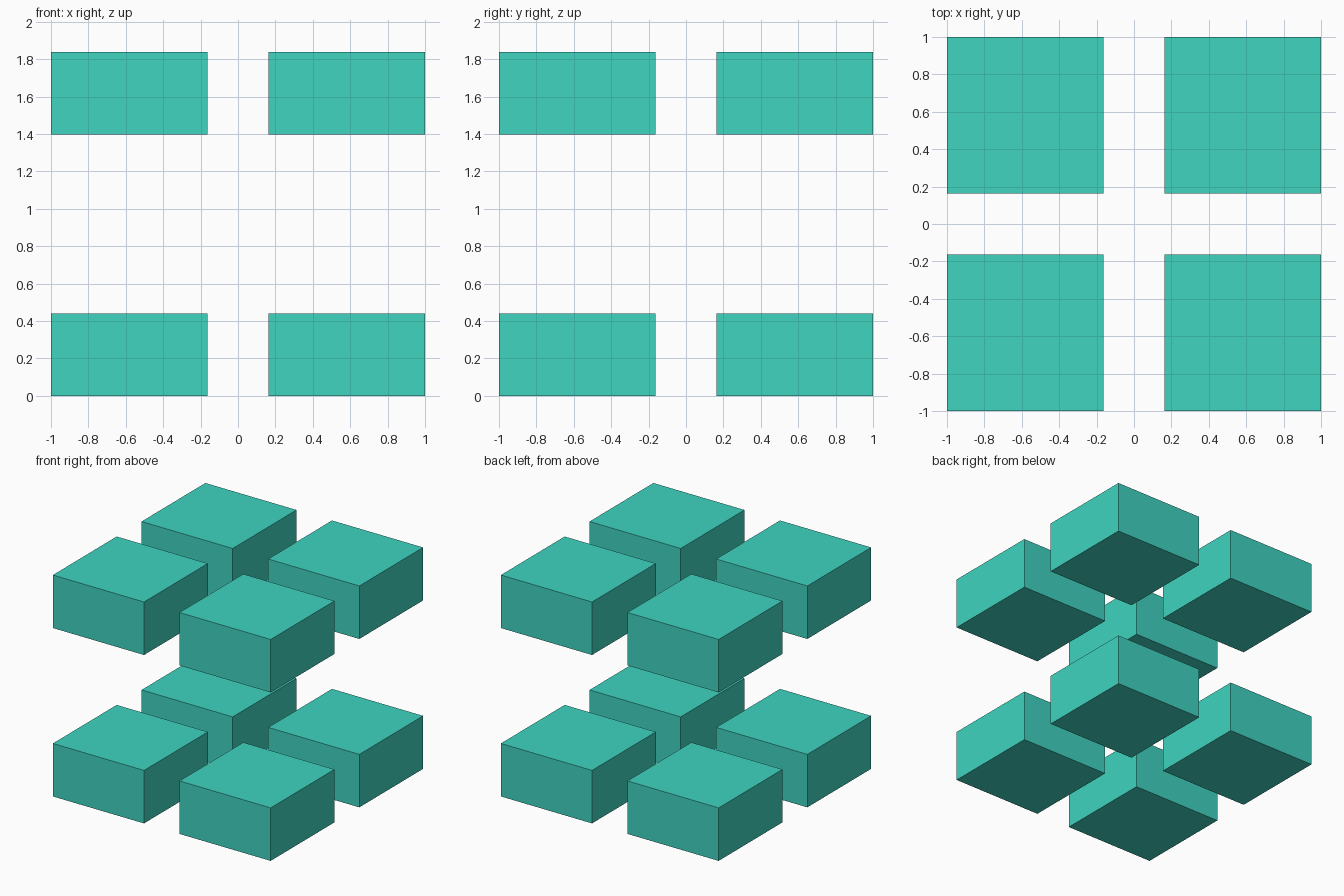
import bpy

if "Cube" in bpy.data.objects:
    bpy.data.objects.remove(bpy.data.objects["Cube"])

INNER, OUTER = 0.163, 1.0      # distance of block sides from the centre
HEIGHT = 0.44
WIDTH = OUTER - INNER
MID = (OUTER + INNER) / 2

teal = bpy.data.materials.new("teal")
teal.diffuse_color = (0.05, 0.66, 0.53, 1)
teal.use_nodes = True
teal.node_tree.nodes["Principled BSDF"].inputs["Base Color"].default_value = teal.diffuse_color


def block(name, x, y, base):
    bpy.ops.mesh.primitive_cube_add(size=1, location=(x, y, base + HEIGHT / 2))
    ob = bpy.context.object
    ob.name = name
    ob.scale = (WIDTH, WIDTH, HEIGHT)
    bpy.ops.object.transform_apply(location=False, rotation=False, scale=True)
    ob.data.materials.append(teal)


# Two layers of four blocks, one in each corner
for layer, base in (("lower", 0), ("upper", 1.398)):
    for depth, y in (("front", -MID), ("back", MID)):
        for side, x in (("left", -MID), ("right", MID)):
            block(f"{layer}_{depth}_{side}_block", x, y, base)
